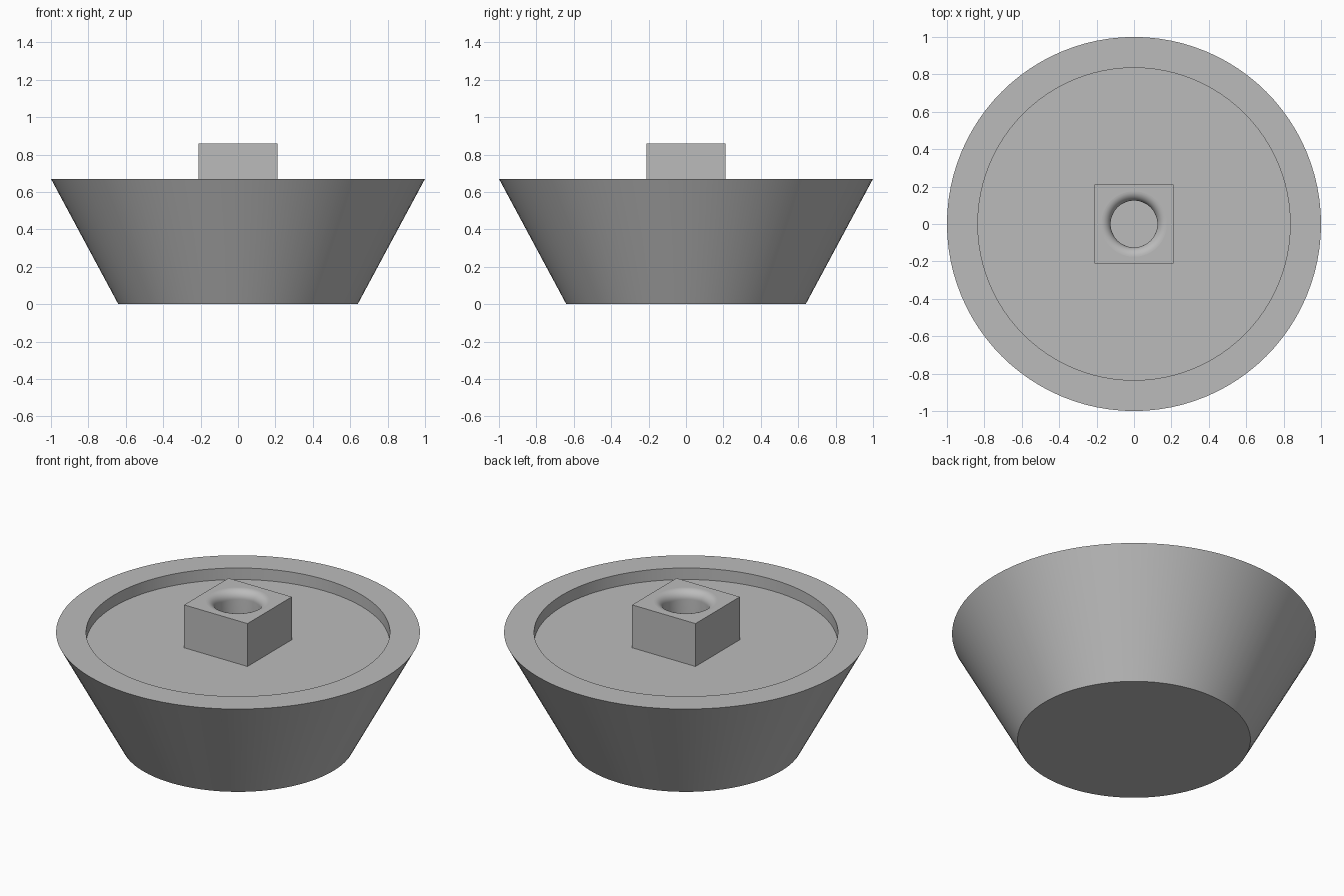
import bpy
import bmesh
import math

SEGMENTS = 96

if "Cube" in bpy.data.objects:
    bpy.data.objects.remove(bpy.data.objects["Cube"], do_unlink=True)

# Single grey finish
GREY = (0.5, 0.5, 0.5, 1)
grey = bpy.data.materials.new("plain_grey")
grey.use_nodes = True
grey.diffuse_color = GREY
shader = next(n for n in grey.node_tree.nodes if n.type == "BSDF_PRINCIPLED")
shader.inputs["Base Color"].default_value = GREY


def round_ring(r, z):
    angles = [math.tau * i / SEGMENTS for i in range(SEGMENTS)]
    return [(r * math.cos(a), r * math.sin(a), z) for a in angles]


def square_ring(half, z):
    # Project a circle outwards onto a square, corners included
    points = []
    for x, y, _ in round_ring(half, z):
        k = half / max(abs(x), abs(y))
        points.append((x * k, y * k, z))
    return points


def skin(name, rings):
    # Bridge successive rings and cap both ends
    bm = bmesh.new()
    loops = [[bm.verts.new(p) for p in ring] for ring in rings]
    for low, high in zip(loops, loops[1:]):
        for i in range(SEGMENTS):
            j = (i + 1) % SEGMENTS
            bm.faces.new((low[i], low[j], high[j], high[i]))
    bm.faces.new(loops[0][::-1])
    bm.faces.new(loops[-1])
    bmesh.ops.recalc_face_normals(bm, faces=bm.faces)
    mesh = bpy.data.meshes.new(name)
    bm.to_mesh(mesh)
    bm.free()
    obj = bpy.data.objects.new(name, mesh)
    bpy.context.collection.objects.link(obj)
    mesh.materials.append(grey)
    bpy.ops.object.select_all(action="DESELECT")
    obj.select_set(True)
    bpy.context.view_layer.objects.active = obj
    bpy.ops.object.shade_smooth_by_angle(angle=math.radians(30))
    # Level faces stay perfectly flat
    for face in mesh.polygons:
        if abs(face.normal.z) > 0.999:
            face.use_smooth = False
    return obj


# Tapered body with a shallow recess in its top
body_profile = [(0.64, 0), (1, 0.67), (0.835, 0.67), (0.835, 0.6)]
skin("tapered_body", [round_ring(r, z) for r, z in body_profile])

# Square block with a blind round hole whose lip is rounded over
top, hole, lip, steps = 0.86, 0.125, 0.05, 10
block_rings = [square_ring(0.2125, 0.59), square_ring(0.2125, top)]
for i in range(steps + 1):
    a = math.pi / 2 * (1 - i / steps)
    block_rings.append(round_ring(hole + lip * (1 - math.cos(a)),
                                  top - lip * (1 - math.sin(a))))
block_rings.append(round_ring(hole, 0.61))
skin("center_block", block_rings)
